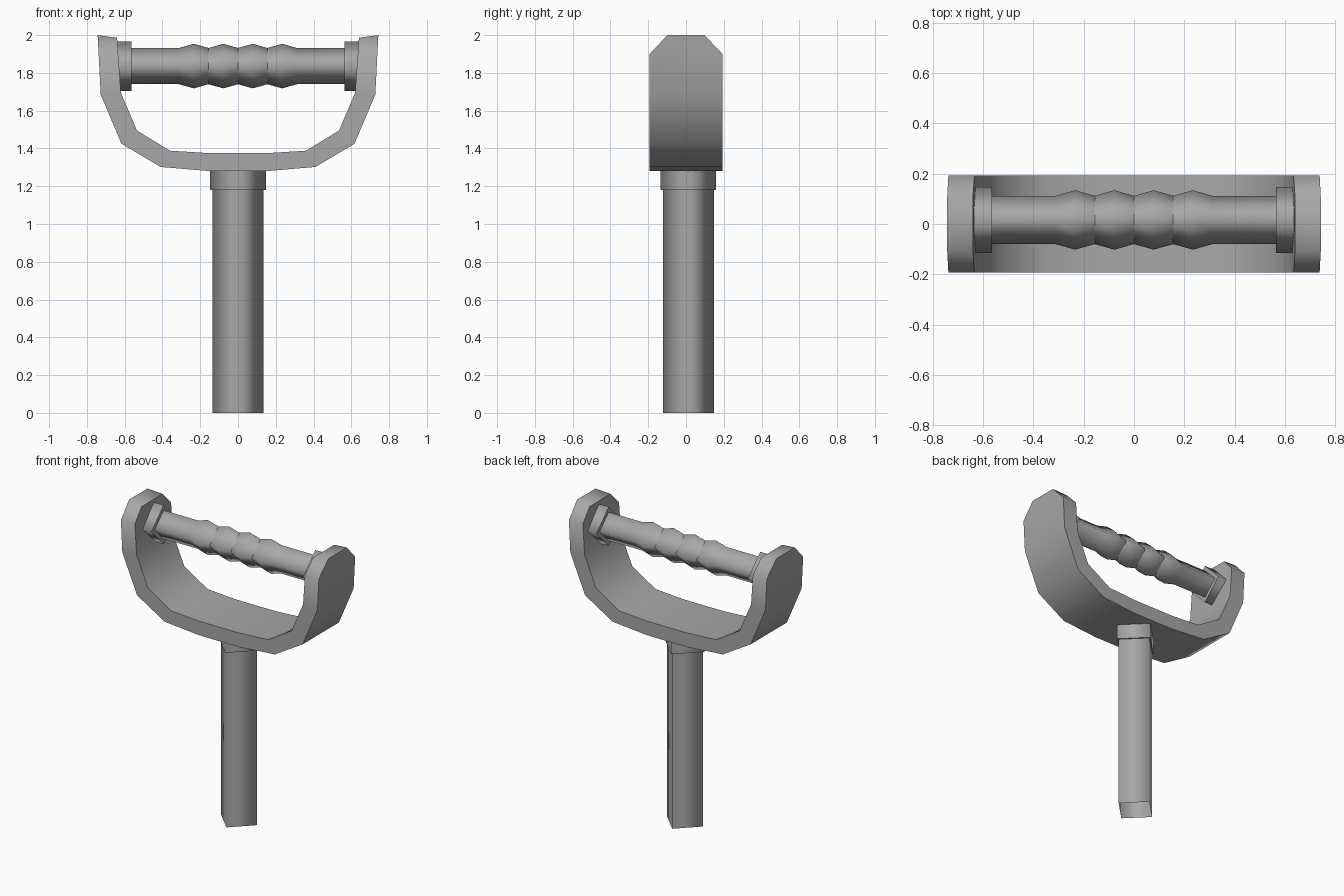
import bpy, bmesh, math
from mathutils import Vector, Matrix

if "Cube" in bpy.data.objects:
    bpy.data.objects.remove(bpy.data.objects["Cube"])

# Dark grey finish shared by all parts
grey = bpy.data.materials.new("dark_grey")
grey.diffuse_color = (0.39, 0.39, 0.39, 1)
grey.use_nodes = True
grey.node_tree.nodes["Principled BSDF"].inputs["Base Color"].default_value = grey.diffuse_color


def make_object(name, bm):
    bmesh.ops.recalc_face_normals(bm, faces=bm.faces)
    mesh = bpy.data.meshes.new(name)
    bm.to_mesh(mesh)
    bm.free()
    mesh.materials.append(grey)
    obj = bpy.data.objects.new(name, mesh)
    bpy.context.collection.objects.link(obj)
    return obj


def lathe(name, profile, matrix, creases=(), caps=True):
    """Four-cornered turned part: profile is (corner radius, height[, side radius])."""
    bm = bmesh.new()
    sides = 8 if any(len(p) > 2 for p in profile) else 4
    rings = []
    for r, h, *mid in profile:
        side_r = mid[0] if mid else r * math.sqrt(0.5)
        ring = []
        for i in range(sides):
            rad = side_r if sides == 8 and i % 2 else r
            a = i * math.tau / sides
            ring.append(bm.verts.new((rad * math.cos(a), rad * math.sin(a), h)))
        rings.append(ring)
    for a, b in zip(rings, rings[1:]):
        for i in range(sides):
            j = (i + 1) % sides
            bm.faces.new((a[i], a[j], b[j], b[i])).smooth = True
    # Flat end caps
    if caps:
        bm.faces.new(rings[0][::-1])
        bm.faces.new(rings[-1])
    # Hard creases in the valleys between swells
    for e in bm.edges:
        h0, h1 = (v.co.z for v in e.verts)
        if abs(h0 - h1) < 1e-6 and any(abs(h0 - c) < 1e-4 for c in creases):
            e.smooth = False
    bm.transform(matrix)
    return make_object(name, bm)


# U-shaped yoke: mirrored profile extruded along y
outer = [(0.743, 2.0), (0.727, 1.685), (0.617, 1.425), (0.41, 1.302), (0.15, 1.28)]
inner = [(0.15, 1.375), (0.36, 1.388), (0.535, 1.495), (0.62, 1.695), (0.64, 1.986)]
outer_path = outer + [(-x, z) for x, z in reversed(outer)]
inner_path = [(x, z) for x, z in reversed(inner)] + [(-x, z) for x, z in inner]
bm = bmesh.new()
half = 0.193
rows = [[bm.verts.new((x, y, z)) for x, z in path]
        for path in (outer_path, inner_path) for y in (-half, half)]
of, ob, nf, nb = rows
n = len(of)
for a, b in ((of, ob), (nf, nb), (of, nf), (ob, nb)):
    for i in range(n - 1):
        bm.faces.new((a[i], a[i + 1], b[i + 1], b[i]))
for i in (0, n - 1):
    bm.faces.new((of[i], ob[i], nb[i], nf[i]))
bmesh.ops.recalc_face_normals(bm, faces=bm.faces)
# Clip the upper corners of both arms
for s in (-1, 1):
    bmesh.ops.bisect_plane(
        bm, geom=bm.verts[:] + bm.edges[:] + bm.faces[:],
        plane_co=Vector((0, s * half, 1.9)),
        plane_no=Vector((0, s * 0.1, 0.095)), clear_outer=True)
    bmesh.ops.holes_fill(bm, edges=[e for e in bm.edges if e.is_boundary], sides=0)
yoke = make_object("yoke", bm)
bpy.context.view_layer.objects.active = yoke
yoke.select_set(True)
bpy.ops.object.shade_smooth_by_angle(angle=math.radians(50))

# Open-ended stem and its collar
post = Matrix.Translation((0, 0.012, 0))
lathe("stem", [(0.135, 0.0), (0.135, 1.30)], post, caps=False)
lathe("stem_collar", [(0.147, 1.18), (0.147, 1.30)], post)

# Grip bar with four rounded finger swells
axis = Matrix.Translation((0, 0.016, 1.836)) @ Matrix.Rotation(math.pi / 2, 4, 'Y')
valleys = [-0.312, -0.156, 0.0, 0.156, 0.312]
profile = [(0.096, -0.64), (0.096, valleys[0])]
for v in valleys[1:]:
    profile += [(0.118, v - 0.078, 0.09), (0.096, v)]
profile.append((0.096, 0.64))
lathe("grip_bar", profile, axis, creases=valleys[1:4])

# Grip end collars
for side, s in (("left", -1), ("right", 1)):
    lathe("grip_collar_" + side, [(0.131, s * 0.565), (0.131, s * 0.637)], axis)
